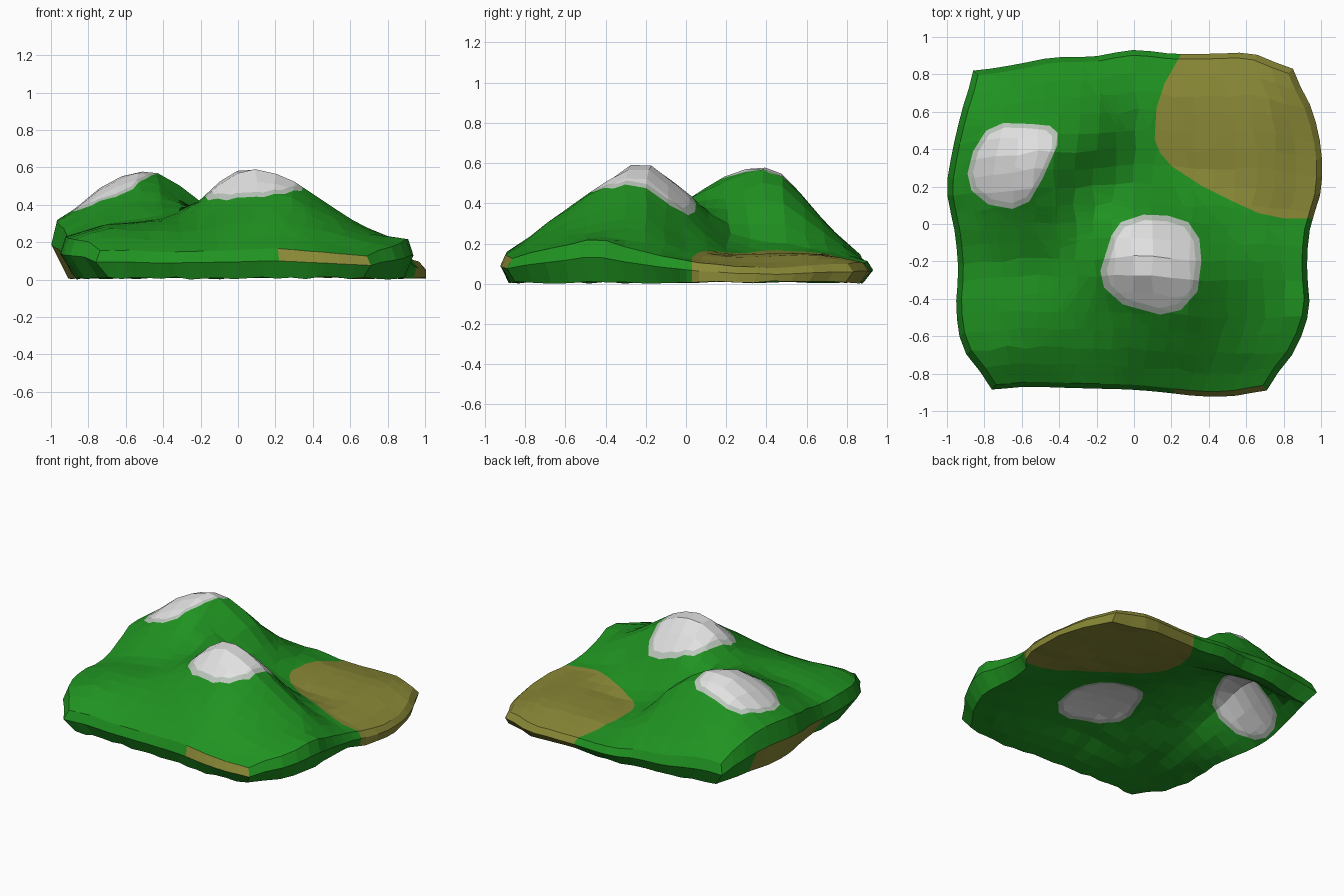
import bpy, bmesh, math, random
from mathutils import Vector

if "Cube" in bpy.data.objects:
    bpy.data.objects.remove(bpy.data.objects["Cube"])

random.seed(4)
N = 18          # cells per side

# Heights on a coarse 9 x 9 net (rows run front to back, columns left to right)
XS = [-0.96, -0.72, -0.48, -0.24, 0, 0.24, 0.48, 0.72, 0.96]
YS = [-0.9, -0.68, -0.45, -0.22, 0, 0.22, 0.45, 0.68, 0.9]
HEIGHTS = [
    [.15, .14, .13, .13, .14, .16, .14, .11, .09],
    [.19, .26, .25, .25, .29, .31, .26, .20, .15],
    [.22, .29, .31, .34, .43, .47, .36, .25, .22],
    [.22, .29, .32, .40, .59, .56, .40, .25, .14],
    [.27, .38, .42, .39, .46, .38, .23, .15, .11],
    [.32, .48, .54, .38, .25, .165, .14, .14, .09],
    [.30, .48, .565, .455, .21, .15, .15, .145, .08],
    [.21, .29, .32, .28, .17, .145, .145, .14, .08],
    [.09, .12, .13, .12, .11, .10, .10, .10, .06]]

# Outline of the four sides, as offset at evenly spaced stations
LEFT = [-.76, -.91, -.95, -.94, -.96, -1.0, -.97, -.92, -.86]
RIGHT = [.71, .86, .935, .925, .94, 1.0, 1.0, .95, .85]
FRONT = [-.885, -.87, -.875, -.88, -.885, -.90, -.92, -.92, -.89]
BACK = [.82, .85, .89, .895, .93, .91, .91, .91, .83]


def cubic(vals, t):
    """Smooth curve through evenly spaced values, t counted in stations."""
    t = max(0, min(len(vals) - 1, t))
    i = min(int(t), len(vals) - 2)
    f = t - i
    a, b, c, d = [vals[max(0, min(len(vals) - 1, i + k))] for k in (-1, 0, 1, 2)]
    return b + .5 * f * (c - a + f * (2*a - 5*b + 4*c - d + f * (3*(b - c) + d - a)))


def station(axis, p):
    for i in range(len(axis) - 1):
        if p <= axis[i + 1]:
            return i + (p - axis[i]) / (axis[i + 1] - axis[i])
    return len(axis) - 1


def height(x, y):
    sx = station(XS, x)
    return cubic([cubic(row, sx) for row in HEIGHTS], station(YS, y))


def hump(x, y, cx, cy, r):
    return math.exp(-((x - cx) ** 2 + (y - cy) ** 2) / r ** 2)


def underside(x, y):
    """Shallow hollow below the land, rising under the two hills."""
    return .015 + .14 * hump(x, y, .05, -.2, .5) + .23 * hump(x, y, -.54, .35, .44)


def outline(u, v):
    """Map the unit square onto the island outline."""
    tu, tv = (u + 1) * 4, (v + 1) * 4
    l, r, f, b = cubic(LEFT, tv), cubic(RIGHT, tv), cubic(FRONT, tu), cubic(BACK, tu)
    return l + (r - l) * (u + 1) / 2, f + (b - f) * (v + 1) / 2


def material(name, rgb):
    m = bpy.data.materials.new(name)
    m.diffuse_color = (*rgb, 1)
    m.use_nodes = True
    m.node_tree.nodes["Principled BSDF"].inputs["Base Color"].default_value = m.diffuse_color
    return m


GRASS, SAND, FRINGE, SNOW = range(4)
mats = [material("grass green", (.014, .29, .015)),
        material("sand olive", (.25, .245, .037)),
        material("thin snow", (.50, .57, .50)),
        material("snow white", (.76, .76, .76))]

bm = bmesh.new()


def fill(grid):
    for j in range(N):
        for i in range(N):
            bm.faces.new((grid[j][i], grid[j][i+1], grid[j+1][i+1], grid[j+1][i]))


# Top surface
top = []
for j in range(N + 1):
    row = []
    for i in range(N + 1):
        u, v = 2 * i / N - 1, 2 * j / N - 1
        if 0 < i < N and 0 < j < N:
            u += random.uniform(-.012, .012)
            v += random.uniform(-.012, .012)
        x, y = outline(u, v)
        x, y = x * .97, y * .97
        z = height(x, y) + random.uniform(-.003, .003)
        row.append(bm.verts.new((x, y, z)))
    top.append(row)
fill(top)

# Bulging rim in two bands: widest at mid height, tucked in at the ground
rim_ids = ([(0, i) for i in range(N)] + [(j, N) for j in range(N)]
           + [(N, i) for i in range(N, 0, -1)] + [(j, 0) for j in range(N, 0, -1)])
rim = [top[j][i] for j, i in rim_ids]
mid, low = [], []
for p in rim:
    x, y, z = p.co
    mid.append(bm.verts.new((x / .97, y / .97, z * .6)))
    s = 1.03 if x > .8 and y > 0 else (.94 if x < -.6 else .975)
    low.append(bm.verts.new((x * s, y * .985, random.uniform(0, .015))))


def band(upper, lower):
    n = len(upper)
    return [bm.faces.new((upper[k], lower[k], lower[(k+1) % n], upper[(k+1) % n]))
            for k in range(n)]


# Bare sand strips on the front and left rim
for f in band(rim, mid):
    c = f.calc_center_median()
    if c.y < -.8 and .22 < c.x < .72:
        f.material_index = SAND
for f in band(mid, low):
    c = f.calc_center_median()
    if c.x < -.8 and -.2 < c.y < .5:
        f.material_index = SAND

# Underside closing the land from below
base = [[None] * (N + 1) for _ in range(N + 1)]
for (j, i), v in zip(rim_ids, low):
    base[j][i] = v
for j in range(1, N):
    for i in range(1, N):
        x, y = outline(2 * i / N - 1, 2 * j / N - 1)
        x, y = x * .93, y * .95
        edge = min(i, j, N - i, N - j) / 3
        z = .01 + (underside(x, y) - .01) * min(1, edge) + random.uniform(-.005, .005)
        base[j][i] = bm.verts.new((x, y, max(.003, z)))
fill(base)
bmesh.ops.recalc_face_normals(bm, faces=bm.faces[:])


def paint(poly, index, grow=1.0):
    """Cut a convex counter-clockwise outline down through the land and colour it."""
    pts = [Vector((x, y, 0)) for x, y in poly]
    mid_pt = sum(pts, Vector()) / len(pts)
    pts = [mid_pt + (p - mid_pt) * grow for p in pts]
    if sum(a.x * b.y - b.x * a.y for a, b in zip(pts, pts[1:] + pts[:1])) < 0:
        pts.reverse()
    inner = list(bm.faces)
    for a, b in zip(pts, pts[1:] + pts[:1]):
        n = Vector((b.y - a.y, a.x - b.x, 0)).normalized()   # points outwards
        geom = set(inner)
        for f in inner:
            geom.update(f.edges)
            geom.update(f.verts)
        res = bmesh.ops.bisect_plane(bm, geom=list(geom), dist=1e-5, plane_co=a, plane_no=n)
        inner = [g for g in res["geom"] if isinstance(g, bmesh.types.BMFace)
                 and (g.calc_center_median() - a).dot(n) < 0]
    for f in inner:
        f.material_index = index


# Sandy beach at the back right corner
paint([(.11, .45), (.14, .38), (.20, .31), (.36, .205), (.52, .125), (.66, .06), (.80, .03),
       (1.1, .03), (1.1, 1.1), (.36, 1.1), (.25, .905), (.17, .77), (.12, .62)], SAND)

# Snow caps, each with a thin fringe
caps = [
    [(-.41, .42), (-.41, .49), (-.45, .525), (-.55, .535), (-.70, .54), (-.79, .50),
     (-.86, .39), (-.89, .27), (-.87, .18), (-.78, .105), (-.65, .08), (-.56, .12), (-.49, .24)],
    [(.36, -.20), (.35, -.08), (.29, .01), (.18, .045), (.05, .05), (-.07, .01), (-.12, -.06),
     (-.18, -.25), (-.16, -.34), (-.06, -.43), (.14, -.485), (.25, -.46), (.34, -.36)]]
for cap in caps:
    paint(cap, FRINGE)
    paint(cap, SNOW, .88)

mesh = bpy.data.meshes.new("island_terrain")
bm.to_mesh(mesh)
bm.free()
for m in mats:
    mesh.materials.append(m)
bpy.context.collection.objects.link(bpy.data.objects.new("island_terrain", mesh))
